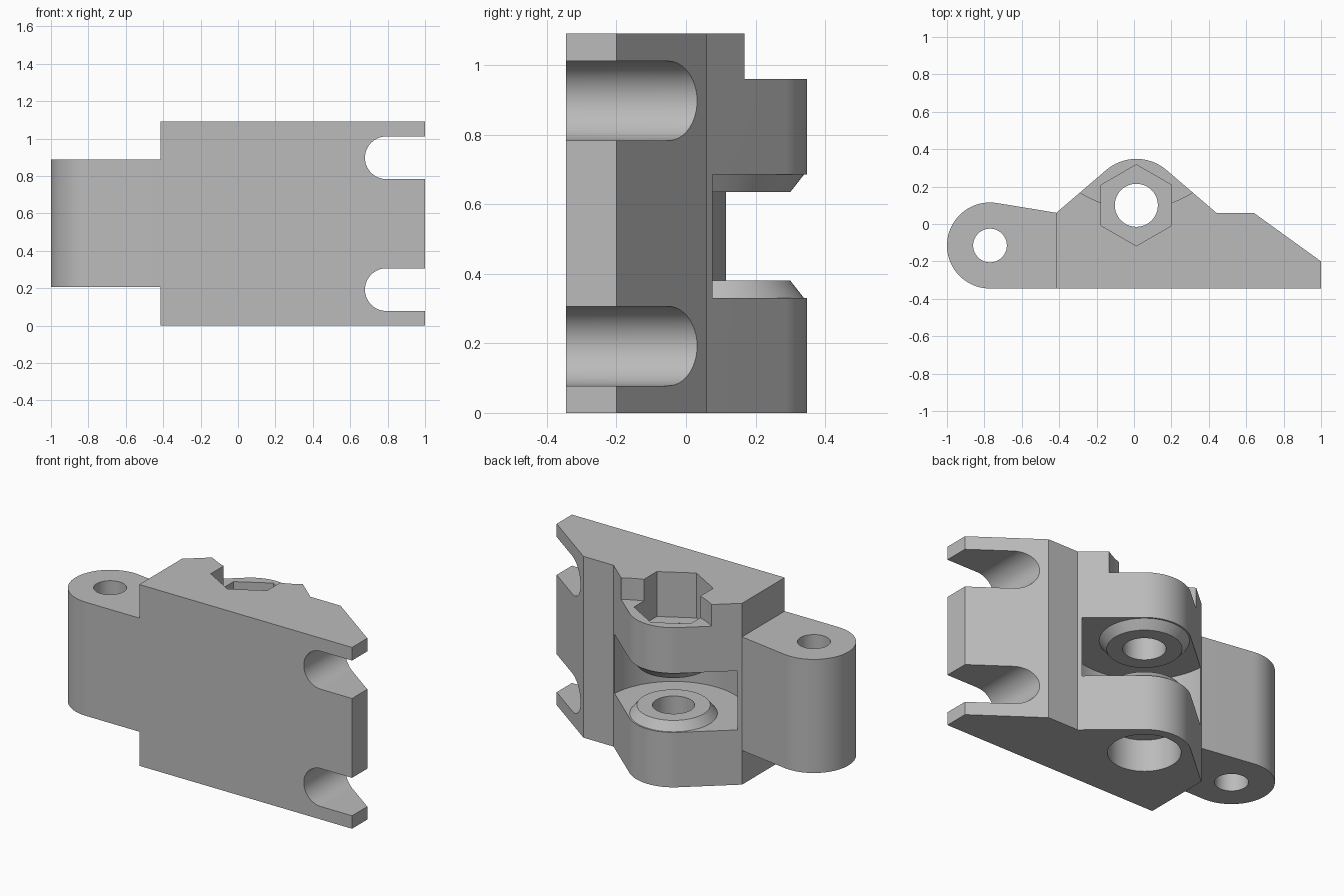
import bpy, math

if "Cube" in bpy.data.objects:
    bpy.data.objects.remove(bpy.data.objects["Cube"], do_unlink=True)

AXIS = (0.0125, 0.1)       # clamp bolt axis
PIN = (-0.77, -0.115)      # hinge pin axis

grey = bpy.data.materials.new("plain_grey")
grey.use_nodes = True
grey.diffuse_color = (0.5, 0.5, 0.5, 1)
grey.node_tree.nodes["Principled BSDF"].inputs["Base Color"].default_value = (0.5, 0.5, 0.5, 1)


def make(name, verts, faces):
    mesh = bpy.data.meshes.new(name)
    mesh.from_pydata(verts, [], faces)
    mesh.materials.append(grey)
    obj = bpy.data.objects.new(name, mesh)
    bpy.context.collection.objects.link(obj)
    return obj


def loft(name, low, high):
    """Solid between two matching counter-clockwise loops."""
    n = len(low)
    sides = [(i, (i + 1) % n, n + (i + 1) % n, n + i) for i in range(n)]
    caps = [tuple(reversed(range(n))), tuple(range(n, 2 * n))]
    return make(name, low + high, caps + sides)


def prism(name, loop, z0, z1):
    return loft(name, [(x, y, z0) for x, y in loop], [(x, y, z1) for x, y in loop])


def arc(centre, r, a0, a1, n):
    angles = [math.radians(a0 + (a1 - a0) * i / n) for i in range(n + 1)]
    return [(centre[0] + r * math.cos(a), centre[1] + r * math.sin(a)) for a in angles]


def ring(centre, r, n=96, turn=0):
    return arc(centre, r, turn, turn + 360, n)[:-1]


def cone(name, r0, r1, z0, z1):
    return loft(name, [(x, y, z0) for x, y in ring(AXIS, r0)],
                [(x, y, z1) for x, y in ring(AXIS, r1)])


def combine(target, tool, operation):
    tool.hide_render = True
    mod = target.modifiers.new(operation.lower(), "BOOLEAN")
    mod.operation, mod.solver, mod.object = operation, "EXACT", tool
    bpy.context.view_layer.objects.active = target
    bpy.ops.object.modifier_apply(modifier=mod.name)
    bpy.data.objects.remove(tool, do_unlink=True)


# Main block with a rounded bolt housing at the back
outline = [(-0.415, -0.345), (1, -0.345), (1, -0.2), (0.64, 0.06), (0.44, 0.06)]
outline += arc(AXIS, 0.248, 49, 131, 28) + [(-0.415, 0.06)]
body = prism("clamp_bracket", outline, 0, 1.09)

# Clearance gap between the two halves of the housing
combine(body, prism("gap_cutter", ring(AXIS, 0.41), 0.33, 0.685), "DIFFERENCE")

# Tapered bosses facing each other in the gap
combine(body, cone("lower_boss", 0.247, 0.2, 0.32, 0.38), "UNION")
combine(body, cone("upper_boss", 0.2, 0.247, 0.635, 0.695), "UNION")

# Hinge knuckle
knuckle = [(-0.4, -0.345), (-0.4, 0.04), (-0.415, 0.06)]
knuckle += arc(PIN, 0.23, 80.7, 270, 48)
combine(body, prism("hinge_knuckle", knuckle, 0.205, 0.888), "UNION")

# Round holes, nut pocket, bolt head pocket and curved top step
cuts = [
    ("pin_hole", ring(PIN, 0.09), -0.1, 1.2),
    ("bolt_hole", ring(AXIS, 0.115), -0.1, 1.2),
    ("bolt_head_pocket", ring(AXIS, 0.195), -0.1, 0.19),
    ("top_step", ring((AXIS[0], 0.65), 0.568, 128), 0.96, 1.2),
    ("nut_pocket", ring(AXIS, 0.217, 6, 30), 0.82, 1.2),
]
for name, loop, z0, z1 in cuts:
    combine(body, prism(name, loop, z0, z1), "DIFFERENCE")

# Open round-ended slots on the side edge, cut front to back
for z in (0.192, 0.897):
    loop = arc((0.793, z), 0.114, 90, 270, 40) + [(1.2, z - 0.114), (1.2, z + 0.114)]
    slot = loft("slot_cutter", [(x, 0.5, h) for x, h in loop], [(x, -0.5, h) for x, h in loop])
    combine(body, slot, "DIFFERENCE")

# Smooth the round walls, keep the corners crisp
bpy.ops.object.select_all(action="DESELECT")
body.select_set(True)
bpy.context.view_layer.objects.active = body
bpy.ops.object.shade_smooth_by_angle(angle=math.radians(20))
